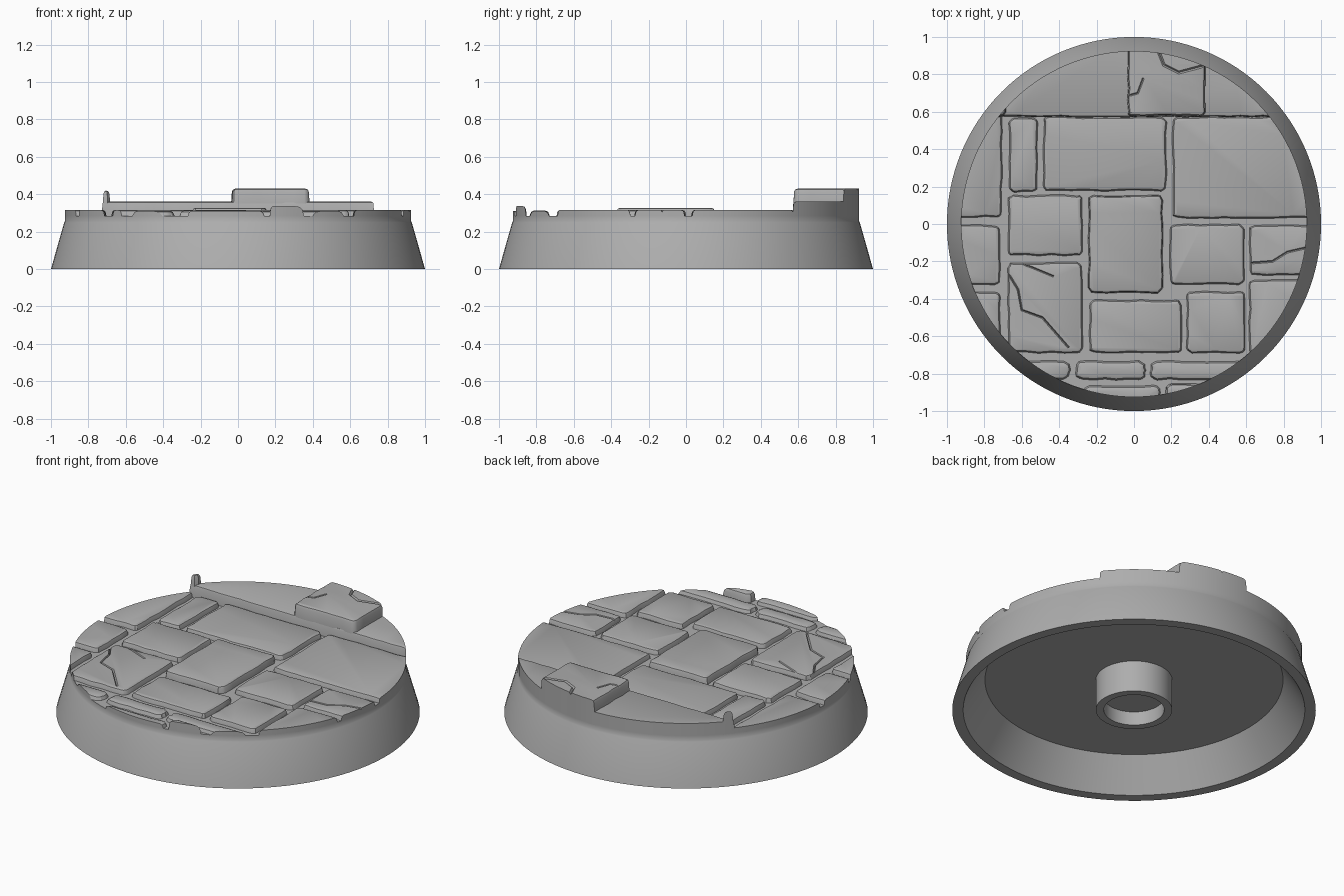
import bpy, bmesh, math, random
from mathutils import Vector

random.seed(4)
cube = bpy.data.objects.get("Cube")
if cube:
    bpy.data.objects.remove(cube)

SEGMENTS = 128
RIM = 0.925      # radius of the paved disc
GROUT = 0.285    # height of the joints between slabs
PAVING = 0.315   # height of the slab tops

grey = bpy.data.materials.new("stone_grey")
grey.use_nodes = True
grey.diffuse_color = (0.42, 0.42, 0.42, 1)
grey.node_tree.nodes["Principled BSDF"].inputs["Base Color"].default_value = grey.diffuse_color


def finish(name, bm):
    bmesh.ops.recalc_face_normals(bm, faces=bm.faces)
    mesh = bpy.data.meshes.new(name)
    bm.to_mesh(mesh)
    bm.free()
    mesh.materials.append(grey)
    obj = bpy.data.objects.new(name, mesh)
    bpy.context.collection.objects.link(obj)
    return obj


def loft(bm, rings):
    """Skin a list of equal closed loops and cap both ends."""
    loops = [[bm.verts.new(p) for p in ring] for ring in rings]
    n = len(loops[0])
    for a, b in zip(loops, loops[1:]):
        for i in range(n):
            j = (i + 1) % n
            bm.faces.new((a[i], a[j], b[j], b[i]))
    bm.faces.new(loops[0][::-1])
    bm.faces.new(loops[-1])


def circle(r, z):
    steps = [2 * math.pi * i / SEGMENTS for i in range(SEGMENTS)]
    return [(r * math.cos(t), r * math.sin(t), z) for t in steps]


def turned(name, profile):
    bm = bmesh.new()
    loft(bm, [circle(r, z) for r, z in profile])
    return finish(name, bm)


def stone_outline(x0, x1, y0, y1, corner):
    """Rounded rectangle as (anchor, direction) pairs, with points along each side."""
    centres = [(x1 - corner, y1 - corner), (x0 + corner, y1 - corner),
               (x0 + corner, y0 + corner), (x1 - corner, y0 + corner)]
    points = []
    for k, c in enumerate(centres):
        for s in range(4):
            t = math.pi / 2 * (k + s / 3)
            points.append((Vector(c), Vector((math.cos(t), math.sin(t)))))
        following = Vector(centres[(k + 1) % 4])
        pieces = max(2, int((following - Vector(c)).length / 0.06))
        t = math.pi / 2 * (k + 1)
        for s in range(1, pieces):
            points.append((Vector(c).lerp(following, s / pieces),
                           Vector((math.cos(t), math.sin(t)))))
    return points


def stone(name, x0, x1, y0, y1, top=PAVING, bottom=GROUT - 0.005, corner=0.025, soft=0.014):
    outline = stone_outline(x0, x1, y0, y1, corner)
    wobble = [random.uniform(-0.004, 0.004) for _ in outline]
    rings = []
    for z, inset in ((bottom, -0.004), (top - soft, 0), (top - soft * 0.3, soft * 0.3), (top, soft)):
        rings.append([(*(c + d * (corner - inset + w)), z) for (c, d), w in zip(outline, wobble)])
    bm = bmesh.new()
    loft(bm, rings)
    obj = finish(name, bm)
    if max(abs(x0), abs(x1)) ** 2 + max(abs(y0), abs(y1)) ** 2 > RIM ** 2:
        cut(obj, rim_cutter, "INTERSECT")
    return obj


def cut(obj, cutter, operation):
    mod = obj.modifiers.new("cut", "BOOLEAN")
    mod.operation = operation
    mod.solver = "EXACT"
    mod.object = cutter


def crack(obj, path, top, width=0.008, depth=0.012):
    """Carve a V-shaped groove along a path on top of a stone."""
    points = [Vector(p) for p in path]
    rings = []
    for i, p in enumerate(points):
        along = (points[min(i + 1, len(points) - 1)] - points[max(i - 1, 0)]).normalized()
        side = Vector((-along.y, along.x)) * width
        rings.append([(*(p + side), top + 0.005), (*p, top - depth), (*(p - side), top + 0.005)])
    bm = bmesh.new()
    loft(bm, rings)
    cutter = finish("crack_cutter", bm)
    helpers.append(cutter)
    cut(obj, cutter, "DIFFERENCE")


# Helper that trims every stone to the round rim
rim_cutter = turned("rim_cutter", [(RIM, 0.1), (RIM, 0.8)])
helpers = [rim_cutter]

# Hollow tapered base with a round socket underneath
parts = [turned("base", [(0.166, 0.083), (0.166, 0), (0.21, 0), (0.21, 0.19), (0.82, 0.19),
                         (0.94, 0), (1, 0), (RIM + 0.004, 0.25), (RIM, 0.257), (RIM, GROUT)])]

# Paving slabs: x range, y range
slabs = [
    (-1, -0.71, 0.04, 0.64), (-0.665, -0.52, 0.175, 0.565), (-0.48, 0.17, 0.18, 0.57),
    (0.21, 1, 0.035, 0.57), (-0.67, -0.28, -0.165, 0.15), (-0.24, 0.15, -0.365, 0.15),
    (0.195, 0.585, -0.32, -0.005), (0.62, 1, -0.27, -0.01), (-1, -0.72, -0.32, -0.01),
    (-1, -0.72, -0.72, -0.365), (-0.67, -0.28, -0.685, -0.21), (-0.235, 0.25, -0.685, -0.41),
    (0.285, 0.59, -0.685, -0.365), (0.62, 1, -0.8, -0.3)]
paving = [stone("paving_slab", *s, top=0.327 if i == 5 else PAVING) for i, s in enumerate(slabs)]
crack(paving[10], [(-0.7, -0.22), (-0.62, -0.35), (-0.6, -0.46), (-0.49, -0.5), (-0.35, -0.66)], PAVING)
crack(paving[10], [(-0.64, -0.2), (-0.55, -0.23), (-0.43, -0.28)], PAVING, depth=0.008)
crack(paving[7], [(0.6, -0.21), (0.74, -0.2), (0.82, -0.15), (0.95, -0.12)], PAVING)
parts += paving

# Small worn bricks along the front edge
for x0, x1, y0, y1, top in [(-0.7, -0.345, -0.83, -0.735, 0.31), (-0.31, 0.06, -0.83, -0.735, 0.312),
                            (0.09, 0.62, -0.83, -0.735, 0.31), (-0.27, 0.14, -1, -0.865, 0.31),
                            (0.17, 0.38, -1, -0.855, 0.338), (-0.52, -0.31, -1, -0.865, 0.305)]:
    parts.append(stone("front_brick", x0, x1, y0, y1, top, corner=0.035, soft=0.02))

# Raised kerb at the back: bedding course and top stones
parts.append(stone("kerb_bed", -1, 1, 0.575, 1, 0.36, corner=0.01, soft=0.012))
kerb = [stone("kerb_stone", x0, x1, y0, 1, top, 0.35, 0.02, 0.018)
        for x0, x1, y0, top in [(-0.9, -0.69, 0.58, 0.42), (-0.655, -0.505, 0.585, 0.457),
                                (-0.462, -0.065, 0.56, 0.48), (-0.03, 0.375, 0.58, 0.43),
                                (0.41, 0.9, 0.58, 0.43)]]
crack(kerb[2], [(-0.48, 0.73), (-0.38, 0.64), (-0.3, 0.63), (-0.2, 0.72), (-0.04, 0.76)], 0.48, 0.012)
crack(kerb[2], [(-0.42, 0.82), (-0.32, 0.73), (-0.25, 0.67)], 0.48)
crack(kerb[3], [(0.12, 0.95), (0.16, 0.85), (0.24, 0.81), (0.39, 0.85)], 0.43, 0.012)
crack(kerb[3], [(-0.05, 0.68), (0.02, 0.7), (0.05, 0.78)], 0.43)
crack(kerb[4], [(0.42, 0.77), (0.5, 0.7), (0.58, 0.62)], 0.43)
parts += kerb

# Bake the cuts, drop the helpers and smooth the shading
depsgraph = bpy.context.evaluated_depsgraph_get()
for obj in parts:
    if obj.modifiers:
        baked = bpy.data.meshes.new_from_object(obj.evaluated_get(depsgraph))
        obj.modifiers.clear()
        obj.data = baked
for helper in helpers:
    bpy.data.objects.remove(helper)
bpy.ops.object.select_all(action="DESELECT")
for obj in parts:
    obj.select_set(True)
bpy.context.view_layer.objects.active = parts[0]
bpy.ops.object.shade_smooth_by_angle(angle=math.radians(30))
